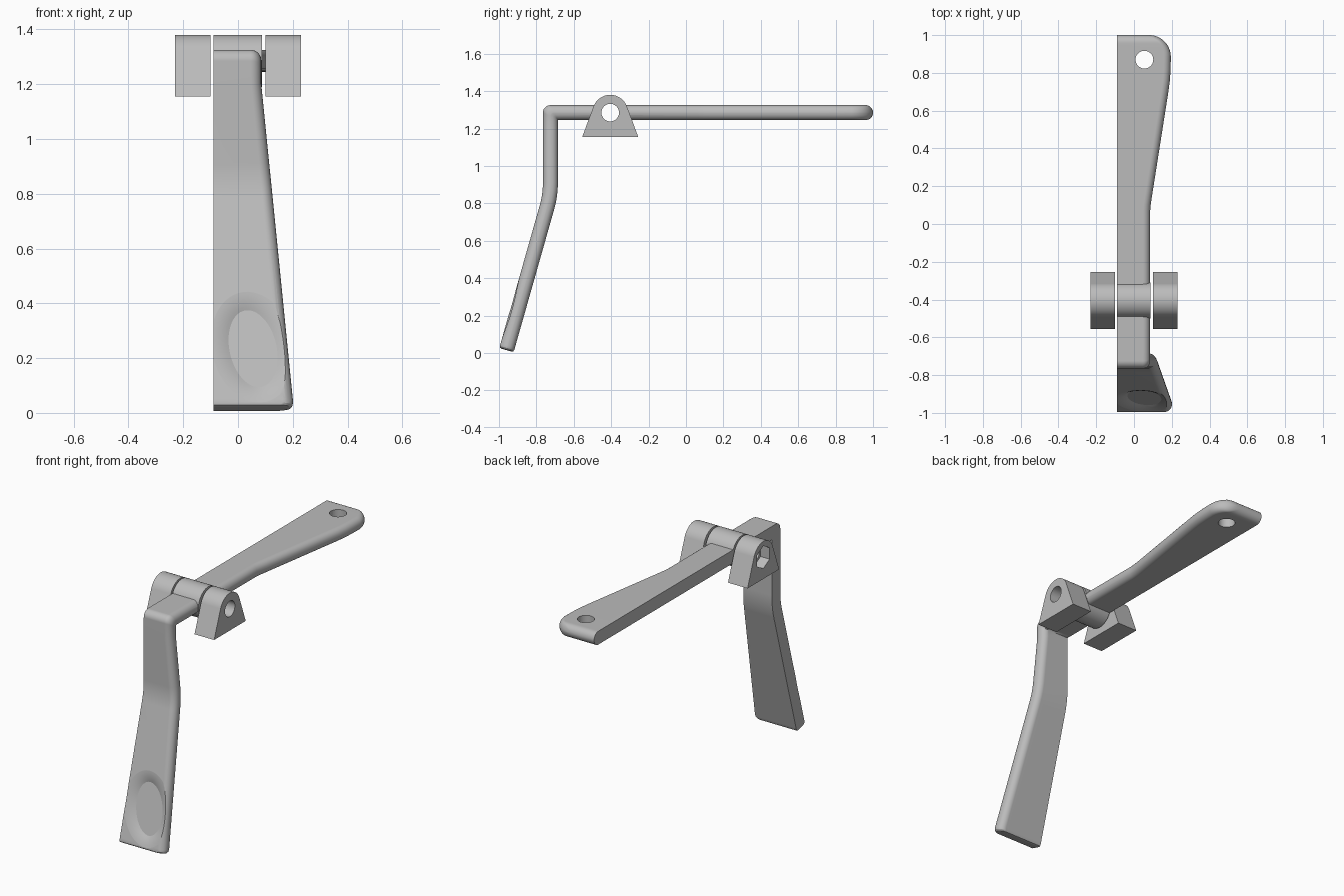
import bpy, bmesh
from math import sin, cos, pi, radians, sqrt, atan2
from mathutils import Matrix, Vector

if "Cube" in bpy.data.objects:
    bpy.data.objects.remove(bpy.data.objects["Cube"], do_unlink=True)

grey = bpy.data.materials.new("plain_grey")
grey.use_nodes = True
grey.diffuse_color = (0.5, 0.5, 0.5, 1)
grey.node_tree.nodes["Principled BSDF"].inputs["Base Color"].default_value = (0.5, 0.5, 0.5, 1)

LEFT, HALF, ROUND = -0.09, 0.04, 0.038
PIVOT = Vector((0, -0.405, 1.285))


def loft(name, rings):
    """Closed solid through equal-length rings of points."""
    bm = bmesh.new()
    rows = [[bm.verts.new(p) for p in ring] for ring in rings]
    n = len(rows[0])
    for a, b in zip(rows, rows[1:]):
        for i in range(n):
            j = (i + 1) % n
            bm.faces.new((a[i], a[j], b[j], b[i]))
    bm.faces.new(rows[0][::-1])
    bm.faces.new(rows[-1])
    bmesh.ops.remove_doubles(bm, verts=bm.verts, dist=1e-5)
    bmesh.ops.recalc_face_normals(bm, faces=bm.faces)
    mesh = bpy.data.meshes.new(name)
    bm.to_mesh(mesh)
    bm.free()
    mesh.materials.append(grey)
    obj = bpy.data.objects.new(name, mesh)
    bpy.context.collection.objects.link(obj)
    return obj


def rod_x(name, radius, x0, x1, sides=48):
    """Prism along x about the pivot axis."""
    ring = [(radius * cos(2 * pi * i / sides + pi / 2), radius * sin(2 * pi * i / sides + pi / 2))
            for i in range(sides)]
    return loft(name, [[(x, PIVOT.y + y, PIVOT.z + z) for y, z in ring] for x in (x0, x1)])


def combine(obj, tool, operation="DIFFERENCE"):
    """Apply a boolean and discard the tool."""
    mod = obj.modifiers.new("cut", "BOOLEAN")
    mod.operation, mod.object, mod.solver = operation, tool, "EXACT"
    bpy.context.view_layer.objects.active = obj
    bpy.ops.object.modifier_apply(modifier=mod.name)
    bpy.data.objects.remove(tool, do_unlink=True)


def finish(obj):
    bpy.ops.object.select_all(action="DESELECT")
    obj.select_set(True)
    bpy.context.view_layer.objects.active = obj
    bpy.ops.object.shade_smooth_by_angle(angle=radians(22))
    mod = obj.modifiers.new("even_shading", "WEIGHTED_NORMAL")
    mod.keep_sharp = True


def section(outer, inner, right):
    """Cross-section: square on the left, rounded on the right."""
    outer, inner = Vector((0, *outer)), Vector((0, *inner))
    mid, half = (outer + inner) / 2, (outer - inner) / 2
    ring = [(LEFT, 1.0)]
    r = ROUND
    flat = 1 - min(1, ROUND / HALF)
    for sign in (1, -1):
        for k in range(7):
            a = pi / 2 * (k / 6 if sign > 0 else 1 - k / 6)
            ring.append((right - r + r * sin(a), sign * (flat + (1 - flat) * cos(a))))
    ring.append((LEFT, -1.0))
    return [Vector((x, 0, 0)) + mid + half * t for x, t in ring]


def station(y, z, tilt, right, half=HALF):
    """Section across a straight stretch; tilt is the direction of its outer face."""
    n = Vector((cos(tilt), sin(tilt))) * half
    c = Vector((y, z))
    return section(c + n, c - n, right)


def pedal_right(z):
    return 0.205 - 0.12 * min(1, z / 1.2)


# Lever: pedal plate, bend, upright, corner, then the long arm
foot = Vector((-0.96, 0.015))
up = Vector((0.273, 0.962))
slope = atan2(0.273, -0.962)
rings = []
for s in (0, 0.004, 0.012, 0.025):
    edge = 0.012 - sqrt(max(0, 0.012 ** 2 - max(0, 0.012 - s) ** 2))
    corner = 0.025 - sqrt(0.025 ** 2 - (0.025 - s) ** 2)
    p = foot + up * s
    rings.append(station(p.x, p.y, slope, pedal_right(p.y) - corner, HALF - edge))
for k in range(7):
    t = k / 6
    y = -0.743 + 0.036 * t - 0.018 * t * t
    z = 0.78 + 0.13 * t
    rings.append(station(y, z, slope + (pi - slope) * t, pedal_right(z)))
rings.append(station(-0.725, 1.2, pi, 0.085))
for k in range(8):
    a = pi - pi / 2 * k / 7
    rings.append(section((-0.725 + HALF * cos(a), 1.285 + HALF * sin(a)), (-0.685, 1.245), 0.085))
rings.append(station(-0.66, 1.285, pi / 2, 0.085))
for y, right in ((0.06, 0.085), (0.1, 0.088), (0.14, 0.094), (0.7, 0.182),
                 (0.76, 0.19), (0.82, 0.194), (0.885, 0.195)):
    rings.append(station(y, 1.285, pi / 2, right))
for k in range(1, 15):
    a = pi / 2 * k / 14
    y, right = 0.885 + 0.115 * sin(a), 0.08 + 0.115 * cos(a)
    into = max(0, y - 0.96)
    rings.append(station(y, 1.285, pi / 2, right, max(0.002, sqrt(max(0, HALF ** 2 - into ** 2)))))
lever = loft("lever", rings)

# Pivot hub and its bore
combine(lever, rod_x("hub", 0.095, LEFT, 0.087), "UNION")
combine(lever, rod_x("bore", 0.047, -0.3, 0.3))

# Cable hole at the end of the arm
hole = [(0.055 + 0.047 * cos(2 * pi * i / 40), 0.87 + 0.047 * sin(2 * pi * i / 40)) for i in range(40)]
combine(lever, loft("end_hole", [[(x, y, z) for x, y in hole] for z in (1.1, 1.5)]))

# Oval dish pressed into the pedal with a flared rim
frame = Matrix(((1, 0, 0), (0, 0.273, -0.962), (0, 0.962, 0.273))).to_4x4()
place = Matrix.Translation((0.055, -0.939, 0.24)) @ frame @ Matrix.Rotation(radians(12), 4, "Z")
levels = [(0.085 * k / 8, -0.021 * (1 - k / 8) ** 2) for k in range(8)] + [(0.085, 0.0005), (0.085, 0.1)]
combine(lever, loft("dish", [
    [place @ Vector(((0.086 + o) * cos(2 * pi * i / 64), (0.148 + o) * sin(2 * pi * i / 64), h))
     for i in range(64)] for o, h in levels]))
finish(lever)

# Two bearing brackets, the right one with a hexagonal nut pocket
outline = [(-0.15, -0.13), (0.15, -0.13)]
for k in range(25):
    a = radians(20.5 + 139 * k / 24)
    outline.append((0.095 * cos(a), 0.095 * sin(a)))
for name, x0, x1 in (("right_bracket", -0.23, -0.1), ("left_bracket", 0.1, 0.23)):
    bracket = loft(name, [[(x, PIVOT.y + y, PIVOT.z + z) for y, z in outline] for x in (x0, x1)])
    combine(bracket, rod_x("bore", 0.047, -0.3, 0.3))
    if x0 < 0:
        combine(bracket, rod_x("nut_pocket", 0.068, -0.3, -0.17, 6))
    finish(bracket)
